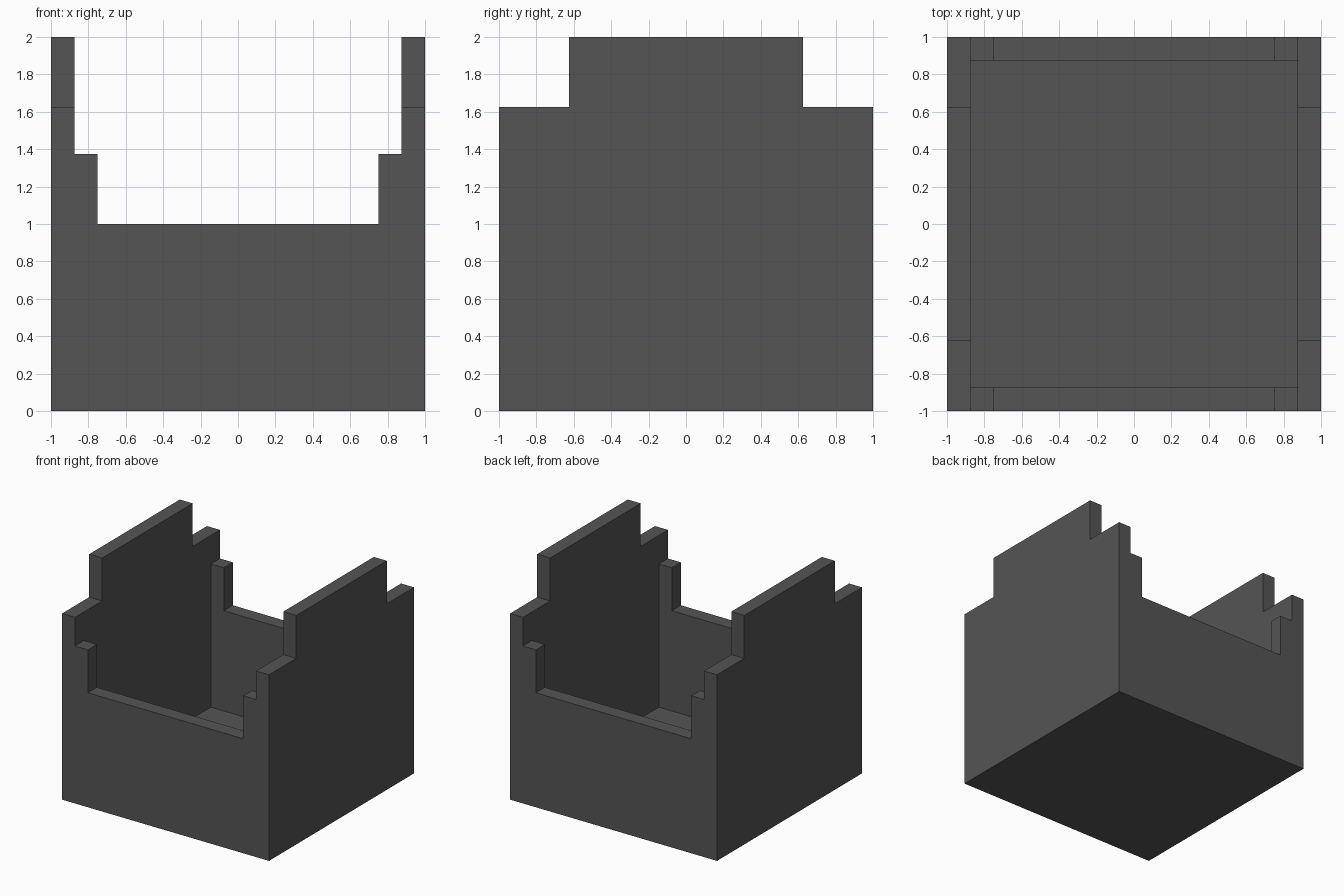
import bpy
import bmesh
import math

default = bpy.data.objects.get("Cube")
if default:
    bpy.data.objects.remove(default, do_unlink=True)

dark_grey = bpy.data.materials.new("dark_grey")
dark_grey.use_nodes = True
colour = (0.09, 0.09, 0.09, 1)
dark_grey.diffuse_color = colour
dark_grey.node_tree.nodes["Principled BSDF"].inputs["Base Color"].default_value = colour

WALL = 0.125


def box(name, low, high):
    """Axis-aligned box between two corners."""
    bm = bmesh.new()
    bmesh.ops.create_cube(bm, size=1)
    for v in bm.verts:
        v.co = [(a + b) / 2 + c * (b - a) for a, b, c in zip(low, high, v.co)]
    mesh = bpy.data.meshes.new(name)
    bm.to_mesh(mesh)
    bm.free()
    mesh.materials.append(dark_grey)
    obj = bpy.data.objects.new(name, mesh)
    bpy.context.collection.objects.link(obj)
    return obj


def carve(target, low, high):
    """Subtract a box from the target and discard the cutter."""
    cutter = box("cutter", low, high)
    cutter.hide_render = True
    mod = target.modifiers.new("carve", "BOOLEAN")
    mod.operation = "DIFFERENCE"
    mod.solver = "EXACT"
    mod.object = cutter
    bpy.ops.object.select_all(action="DESELECT")
    bpy.context.view_layer.objects.active = target
    target.select_set(True)
    bpy.ops.object.modifier_apply(modifier=mod.name)
    bpy.data.objects.remove(cutter, do_unlink=True)


# Solid block that becomes the open box
shell = box("open_box_shell", (-1, -1, 0), (1, 1, 2))

# Hollow interior above the floor
inner = 1 - WALL
carve(shell, (-inner, -inner, WALL), (inner, inner, 3))

# Stepped openings through the front and back walls
carve(shell, (-inner, -2, 1.375), (inner, 2, 3))
carve(shell, (-0.75, -2, 1), (0.75, 2, 3))

# Lowered shoulders at both ends of the side walls
for side in (-1, 1):
    near, far = sorted((side * 0.625, side * 2))
    carve(shell, (-2, near, 1.625), (2, far, 3))

# Merge coplanar faces into clean flat panels
bm = bmesh.new()
bm.from_mesh(shell.data)
bmesh.ops.remove_doubles(bm, verts=bm.verts, dist=0.0001)
bmesh.ops.dissolve_limit(bm, angle_limit=math.radians(1), verts=bm.verts, edges=bm.edges)
bm.to_mesh(shell.data)
bm.free()
